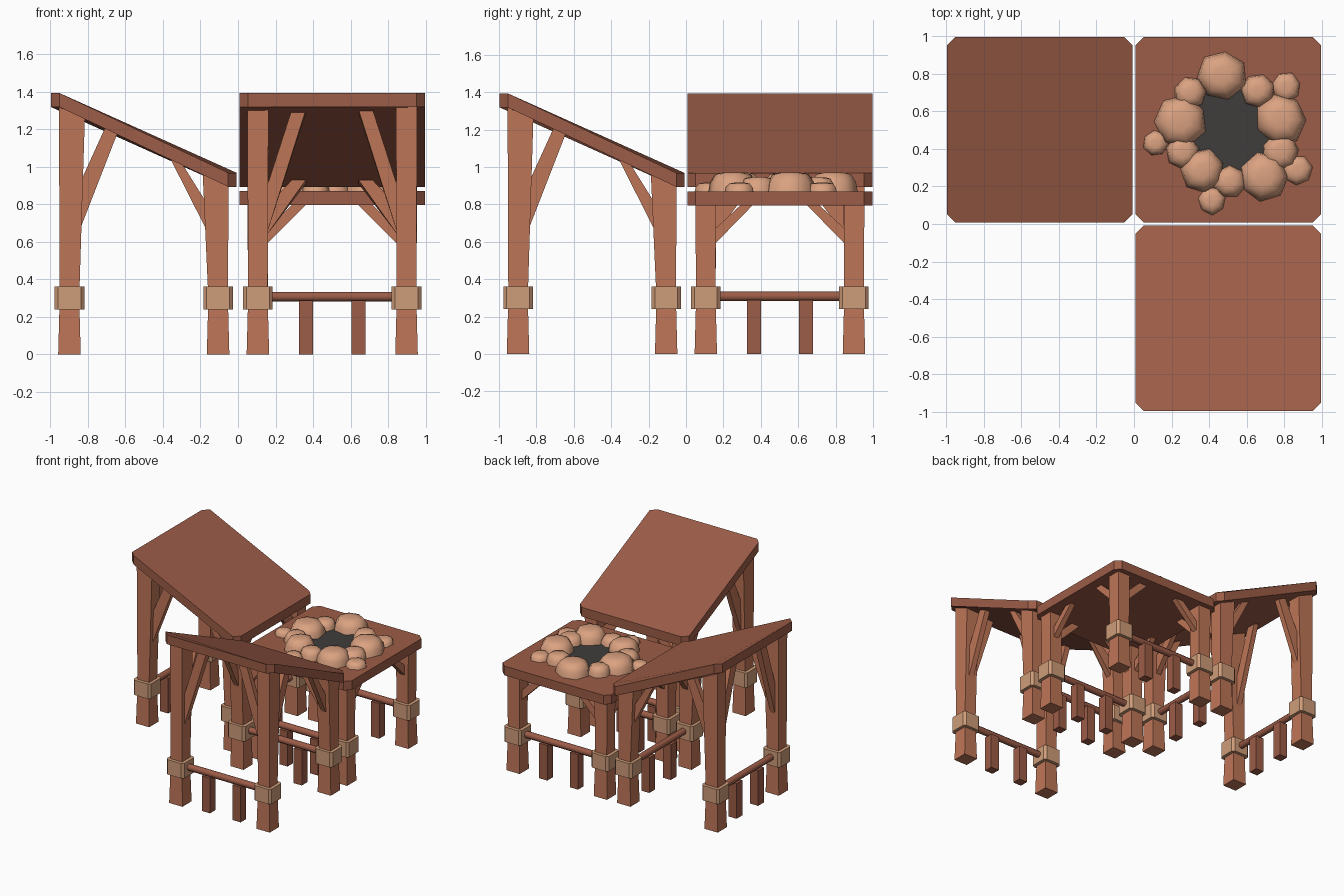
import bpy, bmesh, math, random
from mathutils import Matrix, Vector

if "Cube" in bpy.data.objects:
    bpy.data.objects.remove(bpy.data.objects["Cube"])

random.seed(4)


def mat(name, r, g, b):
    lin = [((c / 255 + 0.055) / 1.055) ** 2.4 for c in (r, g, b)]
    m = bpy.data.materials.new(name)
    m.diffuse_color = (*lin, 1)
    m.use_nodes = True
    m.node_tree.nodes["Principled BSDF"].inputs["Base Color"].default_value = m.diffuse_color
    return m


PLANK = mat("dark brown wood", 156, 92, 71)
TIMBER = mat("light brown wood", 190, 117, 87)
ROPE = mat("tan binding", 206, 156, 121)
STONE = mat("sandy stone", 219, 162, 129)
ASH = mat("charcoal", 62, 61, 60)


def loft(name, rings, material, xf=Matrix()):
    """Closed solid through rings of equal point count."""
    bm = bmesh.new()
    vs = [[bm.verts.new(xf @ Vector(p)) for p in r] for r in rings]
    n = len(vs[0])
    for a, b in zip(vs, vs[1:]):
        for i in range(n):
            bm.faces.new((a[i], a[(i + 1) % n], b[(i + 1) % n], b[i]))
    bm.faces.new(vs[0][::-1])
    bm.faces.new(vs[-1])
    bmesh.ops.recalc_face_normals(bm, faces=bm.faces)
    me = bpy.data.meshes.new(name)
    bm.to_mesh(me)
    bm.free()
    me.materials.append(material)
    ob = bpy.data.objects.new(name, me)
    bpy.context.collection.objects.link(ob)
    return ob


def chamfered(h, c):
    k = h - c
    return [(h, -k), (h, k), (k, h), (-k, h), (-h, k), (-h, -k), (-k, -h), (k, -h)]


def rect(x0, x1, y0, y1, z):
    return [(x, y, z(x) if callable(z) else z)
            for x, y in ((x0, y0), (x1, y0), (x1, y1), (x0, y1))]


P = 0.396          # post offset from the module centre
HALF = 0.494       # slab half size
THICK = 0.075


def module(tag, cx, cy, angle, low, high):
    """One table; its underside rises from `low` at local +x to `high` at -x."""
    xf = Matrix.Translation((cx, cy, 0)) @ Matrix.Rotation(angle, 4, 'Z')
    sloped = high > low

    def under(x):
        return low + (high - low) * min(1, max(0, (0.45 - x) / 0.9))

    # slab with cut corners
    out = chamfered(HALF, 0.044)
    loft(tag + "_slab", [[(x, y, under(x) + t) for x, y in out] for t in (0, THICK)], PLANK, xf)

    for sx in (-1, 1):
        for sy in (-1, 1):
            px, py = sx * P, sy * P
            # post, flared inward at the top under a sloped slab
            rings = [rect(px - w, px + w, py - w, py + w, z)
                     for w, z in ((0.06, 0), (0.052, 0.3))]
            inner = 0.082 if sloped else 0.054
            a, b = sorted((px + sx * 0.056, px - sx * inner))
            rings.append(rect(a, b, py - 0.056, py + 0.056, lambda x: under(x) + 0.005))
            loft(tag + "_post", rings, TIMBER, xf)

            # binding around the post
            ring = chamfered(0.079, 0.018)
            loft(tag + "_binding", [[(px + x, py + y, z) for x, y in ring]
                                    for z in (0.24, 0.362)], ROPE, xf)

            # diagonal braces toward both neighbouring posts
            if not sloped:
                z0, z1 = 0.59, 0.67
            elif sx < 0:
                z0, z1 = 0.65, 0.90
            else:
                z0, z1 = 0.64, 0.79
            d0, d1, s, t = 0.05, 0.19, 0.175, 0.022
            d2 = 0.255
            xi = [px - sx * d for d in (d0, d1, d2, d0)]
            zi = [z1, under(xi[1]) + 0.005, under(xi[2]) + 0.005, z0]
            loft(tag + "_slope_brace", [[(x, py + o, z) for x, z in zip(xi, zi)]
                                        for o in (-t, t)], TIMBER, xf)
            yi = [py - sy * d for d in (d0, d1 - 0.01, d2, d0)]
            top = under(px)
            zi = [z1, top, top, z0]
            loft(tag + "_side_brace", [[(px + o, y, z + (0 if z < top else under(px + o) - top))
                                        for y, z in zip(yi, zi)] for o in (-t, t)], TIMBER, xf)

        # round rail with two short stakes
        circ = [(0.027 * math.cos(k * math.pi / 4 + 0.39), 0.027 * math.sin(k * math.pi / 4 + 0.39))
                for k in range(8)]
        rail = loft(tag + "_rail", [[(sx * P + x, y, 0.308 + z) for x, z in circ]
                                    for y in (-P, P)], PLANK, xf)
        for p in rail.data.polygons:
            p.use_smooth = len(p.vertices) == 4
        for y in (-0.139, 0.139):
            loft(tag + "_stake", [rect(sx * P - 0.036, sx * P + 0.036, y - 0.037, y + 0.037, z)
                                  for z in (0, 0.288)], PLANK, xf)


C = 0.502
module("left_ramp", -C, C, 0, 0.893, 1.318)
module("front_ramp", C, -C, math.pi / 2, 0.893, 1.318)
module("flat_table", C, C, math.pi / 2, 0.795, 0.795)

# charcoal bed
loft("charcoal_bed", [[(0.52 + 0.24 * math.cos(k * math.pi / 6),
                        0.51 + 0.24 * math.sin(k * math.pi / 6), z) for k in range(12)]
                      for z in (0.865, 0.88)], ASH)

# ring of rounded stones: x, y, radius
stones = [(.465, .79, .135), (.30, .70, .09), (.25, .55, .14), (.115, .43, .07),
          (.26, .385, .09), (.365, .285, .12), (.415, .125, .075), (.51, .225, .09),
          (.695, .25, .135), (.87, .29, .08), (.78, .385, .10), (.78, .56, .14),
          (.81, .73, .08), (.66, .71, .095)]
for x, y, r in stones:
    h = 0.105 if r > 0.115 else 0.08 if r > 0.084 else 0.05
    n, a0 = 7, random.uniform(0, 6)
    rad = [r * random.uniform(0.95, 1.06) for _ in range(n)]
    rings = [[(x + s * q * math.cos(a0 + k * math.tau / n),
               y + s * q * math.sin(a0 + k * math.tau / n), 0.866 + h * z)
              for k, q in enumerate(rad)]
             for s, z in ((1, 0), (0.93, 0.5), (0.72, 0.9), (0.35, 1))]
    ob = loft("stone", rings, STONE)
    for p in ob.data.polygons:
        p.use_smooth = p.center.z > 0.867
